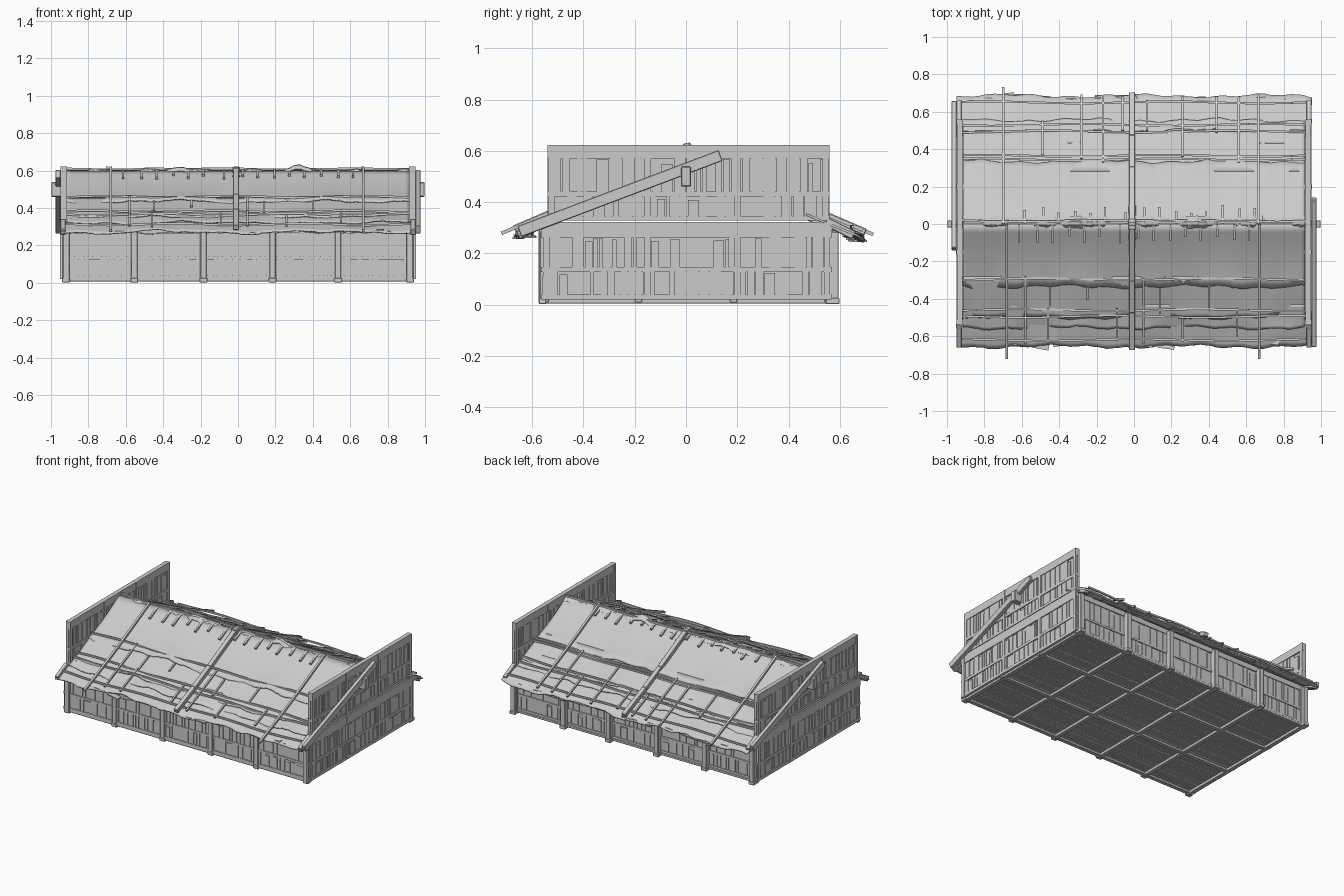
import bpy, bmesh, math, random
from mathutils import Vector, Matrix

if "Cube" in bpy.data.objects:
    bpy.data.objects.remove(bpy.data.objects["Cube"])

random.seed(7)
R = random.uniform
POSTS = [-0.92, -0.555, -0.185, 0.185, 0.535, 0.92]


def finish(name, bm, smooth=False, bevel=0):
    bmesh.ops.recalc_face_normals(bm, faces=bm.faces)
    me = bpy.data.meshes.new(name)
    bm.to_mesh(me)
    bm.free()
    ob = bpy.data.objects.new(name, me)
    bpy.context.collection.objects.link(ob)
    if smooth:
        for p in me.polygons:
            p.use_smooth = True
    if bevel:
        m = ob.modifiers.new("bevel", 'BEVEL')
        m.width = bevel
        m.segments = 1
    return ob


def box(bm, lo, hi):
    lo, hi = Vector(lo), Vector(hi)
    size = [abs(v) for v in hi - lo]
    bmesh.ops.create_cube(bm, size=1, matrix=Matrix.Translation((lo + hi) / 2) @ Matrix.Diagonal((*size, 1)))


def beam(bm, p, q, w, h):
    """Square bar from p to q; w across, h upward."""
    p, q = Vector(p), Vector(q)
    d = (q - p).normalized()
    side = d.cross(Vector((0, 0, 1)))
    side = side.normalized() if side.length > 1e-4 else Vector((1, 0, 0))
    up = side.cross(d)
    rot = Matrix((d, side, up)).transposed().to_4x4()
    size = Matrix.Diagonal(((q - p).length, w, h, 1))
    bmesh.ops.create_cube(bm, size=1, matrix=Matrix.Translation((p + q) / 2) @ rot @ size)


def chain(bm, pts, w, h):
    for a, b in zip(pts, pts[1:]):
        beam(bm, a, b, w, h)


def roof_z(d):
    """Roof height at distance d from the ridge."""
    pts = [(0, .585), (.3, .435), (.47, .355), (.75, .235)]
    for (a, za), (b, zb) in zip(pts, pts[1:]):
        if d <= b:
            return za + (zb - za) * (d - a) / (b - a)
    return pts[-1][1]


def wall(name, at, u0, u1, rows, studs, rails, thick):
    """Boarded wall; at(u, t, z) places a point, t from inside to outside."""
    bm = bmesh.new()
    z0, z1 = rails[0][0], rails[-1][1]
    box(bm, at(u0, thick * .35, z0), at(u1, thick * .65, z1))
    for a, b in rails:
        box(bm, at(u0, 0, a), at(u1, thick, b))
    for u in studs:
        box(bm, at(u - .012, -.002, z0), at(u + .012, thick + .002, z1))
    for a, b in rows:
        u = u0 + .003
        while u < u1 - .012:
            w = min(R(.018, .055), u1 - u)
            cut = R(.0, .03) if random.random() < .3 else 0
            d = R(.0, .004)
            box(bm, at(u, .003 + d, a), at(u + w - .005, thick - .003 - d, b - cut))
            u += w
    return finish(name, bm)


# End walls: lower and upper boarded panels
for s, side in ((1, "right"), (-1, "left")):
    wall(side + "_lower_wall", lambda u, t, z: (s * (.92 + t), u, z), -.565, .57,
         [(.04, .13), (.145, .265)], [-.545, -.15, .2, .55],
         [(.02, .04), (.128, .147), (.262, .322)], .03)
    wall(side + "_upper_wall", lambda u, t, z: (s * (.917 + t), u, z), -.54, .56,
         [(.34, .425), (.44, .575)], [-.525, -.15, .2, .545],
         [(.328, .345), (.422, .442), (.57, .622)], .03)

# Front and back walls
for s, side in ((-1, "front"), (1, "back")):
    wall(side + "_wall", lambda u, t, z: (u, s * (.54 + t), z), -.93, .93,
         [(.04, .13), (.14, .27)], [], [(.02, .04), (.125, .14), (.265, .3)], .026)
    bm = bmesh.new()
    for x in POSTS:
        out = .57 if s < 0 else .595
        box(bm, (x - .017, s * .545, .01), (x + .017, s * out, .285))
        box(bm, (x - .021, s * .545, .002), (x + .021, s * (out + .004), .026))
    finish(side + "_posts", bm, bevel=.003)

# Floor planks and the beam grid below them
bm = bmesh.new()
n = 56
for i in range(n):
    y = -.55 + 1.1 * i / n
    box(bm, (-.93, y, .022 + R(0, .003)), (.93, y + 1.1 / n - .003, .032))
finish("floor_planks", bm)
bm = bmesh.new()
for x in POSTS:
    box(bm, (x - .014, -.565, .004), (x + .014, .58, .026))
for y in (-.55, -.185, .185, .555):
    box(bm, (-.94, y - .014, .008), (.94, y + .014, .026))
finish("floor_beams", bm, bevel=.003)

# Roof: overlapping wavy sheets on each slope, upper ones lying on lower ones
for s, side in ((-1, "front"), (1, "back")):
    end = .655 if s < 0 else .685
    for k, (a, b, lift) in enumerate([(.0, .335, .016), (.28, .50, .008), (.43, .555, .004), (.47, end, -.004)]):
        bm = bmesh.new()
        nx, ny = 90, 8
        ph = [R(0, 6.3) for _ in range(4)]
        grid = []
        for i in range(nx + 1):
            x = -.915 + 1.83 * i / nx
            if k == 3:
                x *= .95 / .915
            edge = .007 * math.sin(9 * x + ph[0]) + .005 * math.sin(31 * x + ph[1]) + R(-.002, .002)
            wav = .006 * math.sin(7 * x + ph[2]) + .005 * math.sin(17 * x + ph[3]) + R(-.002, .002)
            col = []
            for j in range(ny + 1):
                t = j / ny
                d = a + (b + edge - a) * t
                sag = -.012 * math.sin(math.pi * t) * (k == 0)
                col.append(bm.verts.new((x, s * d, roof_z(d) + lift + sag + wav * t * t)))
            grid.append(col)
        for i in range(nx):
            for j in range(ny):
                bm.faces.new((grid[i][j], grid[i + 1][j], grid[i + 1][j + 1], grid[i][j + 1]))
        ob = finish(f"{side}_roof_sheet_{k + 1}", bm, smooth=True)
        m = ob.modifiers.new("thick", 'SOLIDIFY')
        m.thickness, m.offset = .008, 0

    # Long battens across the slope
    bm = bmesh.new()
    for d in ([.295, .46, .495, .62] if s < 0 else [.345, .365, .495, .53, .65]):
        p = R(0, 6)
        pts = [(x * .92 / 12, s * (d + .005 * math.sin(x * .5 + p)),
                roof_z(d) + .022 + .005 * math.sin(x * .7 + p)) for x in range(-12, 13)]
        chain(bm, pts, .011, .011)
    finish(side + "_roof_battens", bm)

    # Poles running down the slope and short ties between battens
    bm = bmesh.new()
    ends = [(-.68, .72), (.67, .72)] if s < 0 else [(-.70, .73), (.665, .69)]
    for x, e in ends:
        chain(bm, [(x, s * d, roof_z(d) + .03) for d in (0, .3, .47, e)], .014, .014)
    ties = ([(-.58, .28, .64), (-.46, .45, .64), (-.45, .34, .45), (-.25, .33, .4), (-.09, .45, .62), (.05, .29, .64),
             (.14, .35, .48), (.26, .5, .63), (.40, .33, .46), (.55, .45, .6)] if s < 0 else
            [(-.49, .37, .55), (-.28, .35, .69), (-.165, .33, .68), (-.06, .5, .68),
             (.07, .5, .66), (.26, .36, .68), (.44, .49, .68), (.56, .33, .68)])
    for x, a, b in ties:
        beam(bm, (x, s * a, roof_z(a) + .02), (x, s * b, roof_z(b) + .02), .011, .011)
    finish(side + "_roof_poles", bm)

    # Thick central rafter lying over the sheets
    bm = bmesh.new()
    chain(bm, [(-.01, s * d, roof_z(d) + .026) for d in (0, .3, .47, end + .015)], .032, .028)
    finish(side + "_central_rafter", bm, bevel=.003)

    # Ragged fringe pieces under the eaves
    bm = bmesh.new()
    for i in range(16):
        x = -.88 + i * .112
        d = end - R(.01, .04)
        beam(bm, (x, s * d, roof_z(d) - .016), (x + R(.08, .16), s * (d + R(-.02, .02)), roof_z(d) - R(.008, .028)),
             R(.02, .05), .007)
    finish(side + "_eave_fringe", bm)

# Ridge: ragged folded cap, pole and pegs
bm = bmesh.new()
prev = None
for i in range(121):
    x = -.915 + 1.83 * i / 120
    hump = .022 * (math.exp(-((x + .32) / .05) ** 2) + math.exp(-((x - .32) / .06) ** 2))
    z = .604 + hump + .005 * math.sin(23 * x) + R(-.003, .003)
    row = [bm.verts.new((x, y + R(-.003, .003), z - drop)) for y, drop in
           ((-.022, .022), (-.006, .003), (.012, 0), (.026, .012), (.042, .026))]
    if prev:
        for a in range(4):
            bm.faces.new((prev[a], row[a], row[a + 1], prev[a + 1]))
    prev = row
ob = finish("ridge_cap", bm)
ob.modifiers.new("thick", 'SOLIDIFY').thickness = .007
bm = bmesh.new()
chain(bm, [(x * .153, .015 + R(-.006, .006), .608 + R(-.004, .004)) for x in range(-6, 7)], .012, .012)
for x in [-.6, -.5, -.42, -.33, -.25, -.17, -.06, .04, .12, .21, .29, .37, .46, .55, .63]:
    for s in (-1, 1):
        e = R(.055, .1)
        beam(bm, (x + s * .015, 0, .6), (x + s * .015, s * e, roof_z(e) + .024), .013, .013)
finish("ridge_pegs", bm)
bm = bmesh.new()
box(bm, (-.03, -.085, .565), (.012, .1, .578))
box(bm, (-.03, -.03, .57), (.012, .03, .62))
finish("ridge_clamp", bm, bevel=.003)

# Ridge beam poking through both end walls
bm = bmesh.new()
box(bm, (-.998, -.02, .46), (.998, .02, .538))
finish("ridge_beam", bm, bevel=.004)

# Diagonal gable boards (turned half round from side to side) and rafter stubs
for s, side in ((1, "right"), (-1, "left")):
    bm = bmesh.new()
    beam(bm, (s * .962, s * -.65, .285), (s * .962, s * .135, .582), .026, .045)
    finish(side + "_gable_board", bm, bevel=.003)
    bm = bmesh.new()
    for k in (1, -1):
        beam(bm, (s * .935, k * .545, .325), (s * .935, k * .655, .27), .028, .035)
        box(bm, (s * .9, k * .545, .005), (s * .935, k * .575, .3))
    finish(side + "_rafter_ends", bm, bevel=.003)
